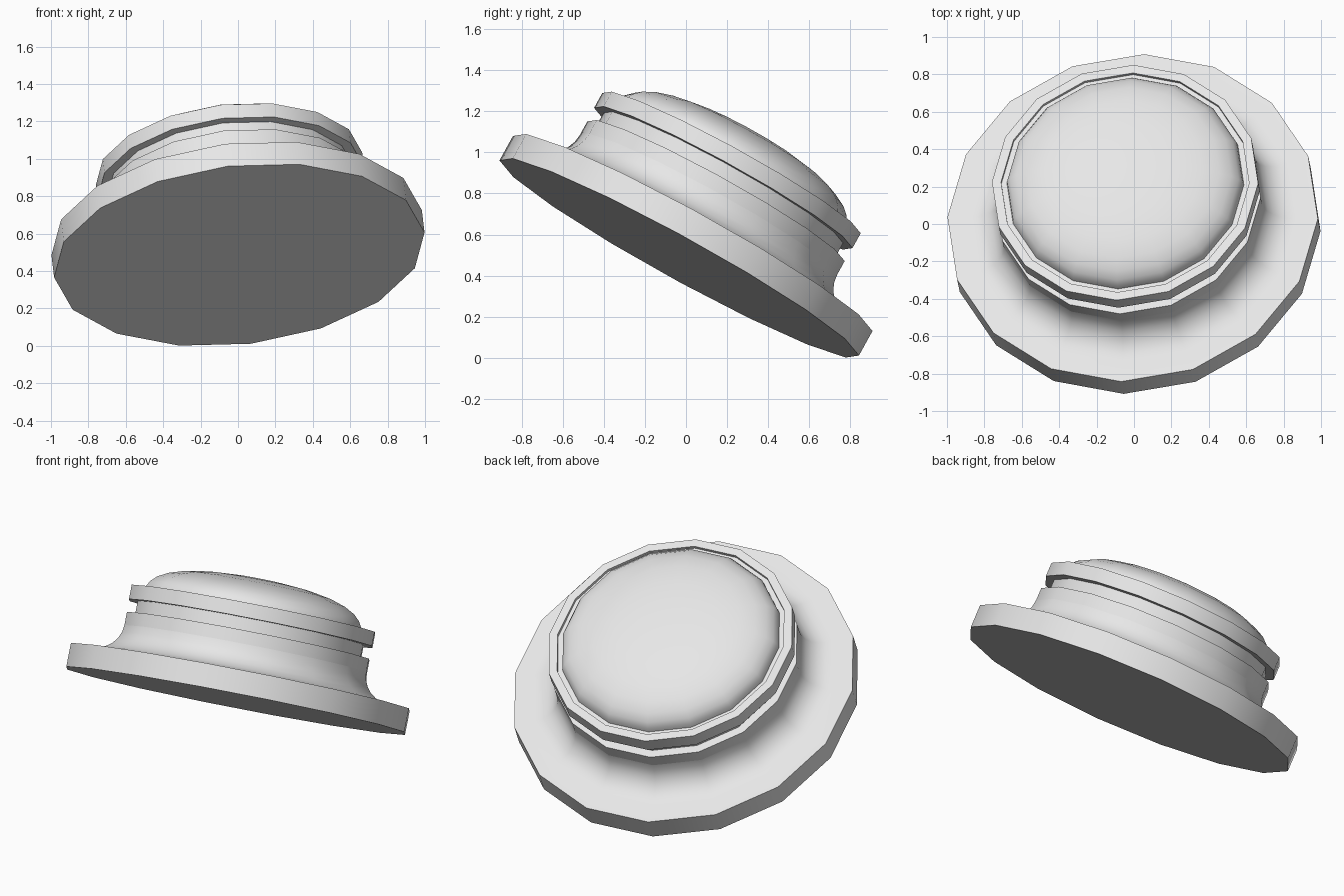
import bpy
import bmesh
import math
from mathutils import Matrix, Vector

cube = bpy.data.objects.get("Cube")
if cube:
    bpy.data.objects.remove(cube, do_unlink=True)

SIDES = 16

# Tilted frame shared by every turned part
across = Vector((0.9926, -0.005, 0.1203)).normalized()
axis = across.cross(Vector((0.06, 0.877, -0.476))).normalized()
depth = axis.cross(across)
tilt = Matrix((across, depth, axis)).transposed().to_4x4()
frame = Matrix.Translation((0.007, -0.033, 0.486)) @ tilt

grey = bpy.data.materials.new("light_grey")
grey.use_nodes = True
grey.diffuse_color = (0.8, 0.8, 0.8, 1)
grey.node_tree.nodes["Principled BSDF"].inputs["Base Color"].default_value = (0.8, 0.8, 0.8, 1)


def lathe(name, profile, closed=False):
    """Turn a (radius, height) profile around the tilted axis."""
    bm = bmesh.new()
    rings = []
    for r, h in profile:
        if r == 0:
            rings.append([bm.verts.new((0, 0, h))] * SIDES)
        else:
            turns = [math.tau * i / SIDES for i in range(SIDES)]
            rings.append([bm.verts.new((r * math.cos(t), r * math.sin(t), h)) for t in turns])
    pairs = list(zip(rings, rings[1:]))
    if closed:
        pairs.append((rings[-1], rings[0]))
    for low, high in pairs:
        for i in range(SIDES):
            j = (i + 1) % SIDES
            corners = [low[i], low[j], high[j], high[i]]
            bm.faces.new(list(dict.fromkeys(corners)))
    bmesh.ops.recalc_face_normals(bm, faces=bm.faces)
    bm.transform(frame)
    mesh = bpy.data.meshes.new(name)
    bm.to_mesh(mesh)
    bm.free()
    mesh.materials.append(grey)
    obj = bpy.data.objects.new(name, mesh)
    bpy.context.collection.objects.link(obj)
    bpy.ops.object.select_all(action='DESELECT')
    obj.select_set(True)
    bpy.context.view_layer.objects.active = obj
    bpy.ops.object.shade_smooth_by_angle(angle=math.radians(32))
    return obj


# Wide base disc flowing up through a concave fillet into the neck
fillet = [(0.88 - 0.166 * math.cos(t), 0.297 - 0.16 * math.sin(t))
          for t in (math.pi / 2 * (1 - k / 6) for k in range(7))]
lathe("base_flange", [(0, 0), (0.9975, 0), (0.9975, 0.137)] + fillet)

# Straight lip above the fillet
lathe("neck_lip", [(0.714, 0.297), (0.714, 0.373), (0.66, 0.373), (0.66, 0.297)], closed=True)

# Recessed core seen in the groove
lathe("groove_core", [(0.665, 0.36), (0.665, 0.46)])

# Collar ring with a shallow recess around the dome
lathe("collar_ring", [(0.64, 0.447), (0.717, 0.447), (0.717, 0.53), (0.668, 0.53),
                      (0.668, 0.512), (0.63, 0.512)], closed=True)

# Softly rounded cap
lathe("dome_cap", [(0.639, 0.505), (0.634, 0.54), (0.616, 0.572), (0.58, 0.606),
                   (0.52, 0.638), (0.43, 0.667), (0.3, 0.69), (0.15, 0.702), (0, 0.705)])
